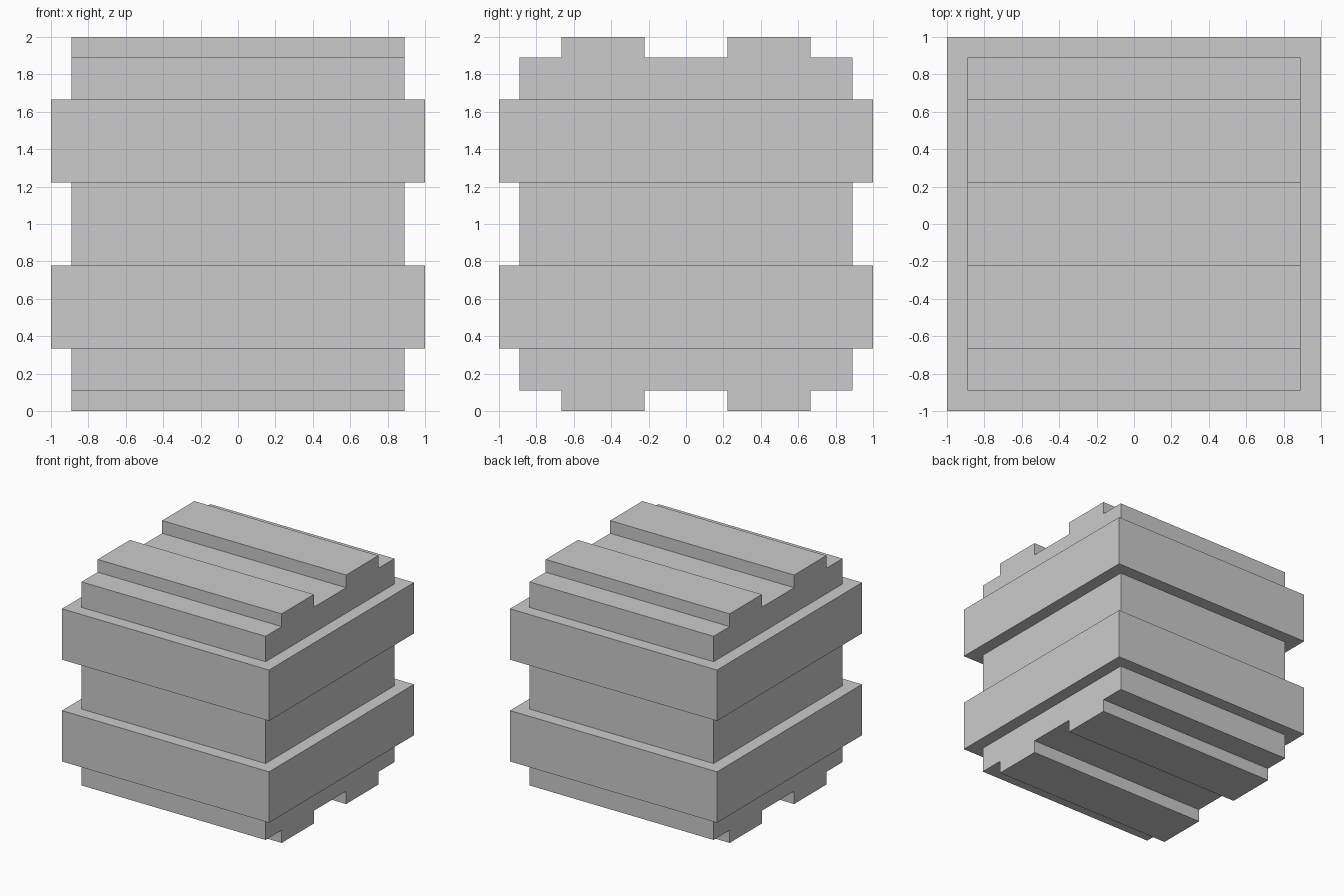
import bpy, bmesh, math
from mathutils import Vector

if "Cube" in bpy.data.objects:
    bpy.data.objects.remove(bpy.data.objects["Cube"])

U = 1 / 9                    # module: the whole block is 18 modules wide
CORE = 8 * U                 # half-width of the inner block

bm = bmesh.new()


def cut(faces, axis, values):
    """Slice the given faces across one axis."""
    normal = Vector([float(i == axis) for i in range(3)])
    for v in values:
        chosen = faces()
        geom = chosen + list({e for f in chosen for e in f.edges}) \
            + list({p for f in chosen for p in f.verts})
        bmesh.ops.bisect_plane(bm, geom=geom, plane_co=normal * v,
                               plane_no=normal, dist=1e-5)


def raise_region(faces, move):
    """Extrude a face region and reposition its new vertices."""
    out = bmesh.ops.extrude_face_region(bm, geom=faces)["geom"]
    for v in out:
        if isinstance(v, bmesh.types.BMVert):
            move(v.co)
    old = [f for f in faces if f.is_valid]
    if old:
        bmesh.ops.delete(bm, geom=old, context='FACES')


def grow_band(co):
    co.x = math.copysign(1, co.x)
    co.y = math.copysign(1, co.y)


def grow_rib(co):
    co.z = math.copysign(1, co.z)


def walls():
    return [f for f in bm.faces if abs(f.normal.z) < 0.5]


def caps():
    return [f for f in bm.faces if abs(f.normal.z) > 0.5
            and abs(f.calc_center_median().z) > CORE - 0.01]


# Inner block
bmesh.ops.create_cube(bm, size=2 * CORE)

# Rib and band boundaries share the same spacing
edges = [-6 * U, -2 * U, 2 * U, 6 * U]
cut(caps, 1, edges)
cut(walls, 2, edges)
bm.normal_update()

# Two bands wrapping the walls, two ribs on each cap
for s in (-1, 1):
    band = [f for f in walls() if abs(f.calc_center_median().z - s * 4 * U) < U]
    raise_region(band, grow_band)
    bm.normal_update()
for s in (-1, 1):
    rib = [f for f in caps() if abs(f.calc_center_median().y - s * 4 * U) < U]
    for f in rib:
        raise_region([f], grow_rib)
    bm.normal_update()

# Merge coplanar faces and stand the block on the ground
bmesh.ops.dissolve_limit(bm, angle_limit=math.radians(1),
                         verts=bm.verts, edges=bm.edges)
bmesh.ops.recalc_face_normals(bm, faces=bm.faces)
bmesh.ops.translate(bm, verts=bm.verts, vec=(0, 0, 1))

mesh = bpy.data.meshes.new("ribbed_block")
bm.to_mesh(mesh)
bm.free()
bpy.context.collection.objects.link(bpy.data.objects.new("ribbed_block", mesh))
